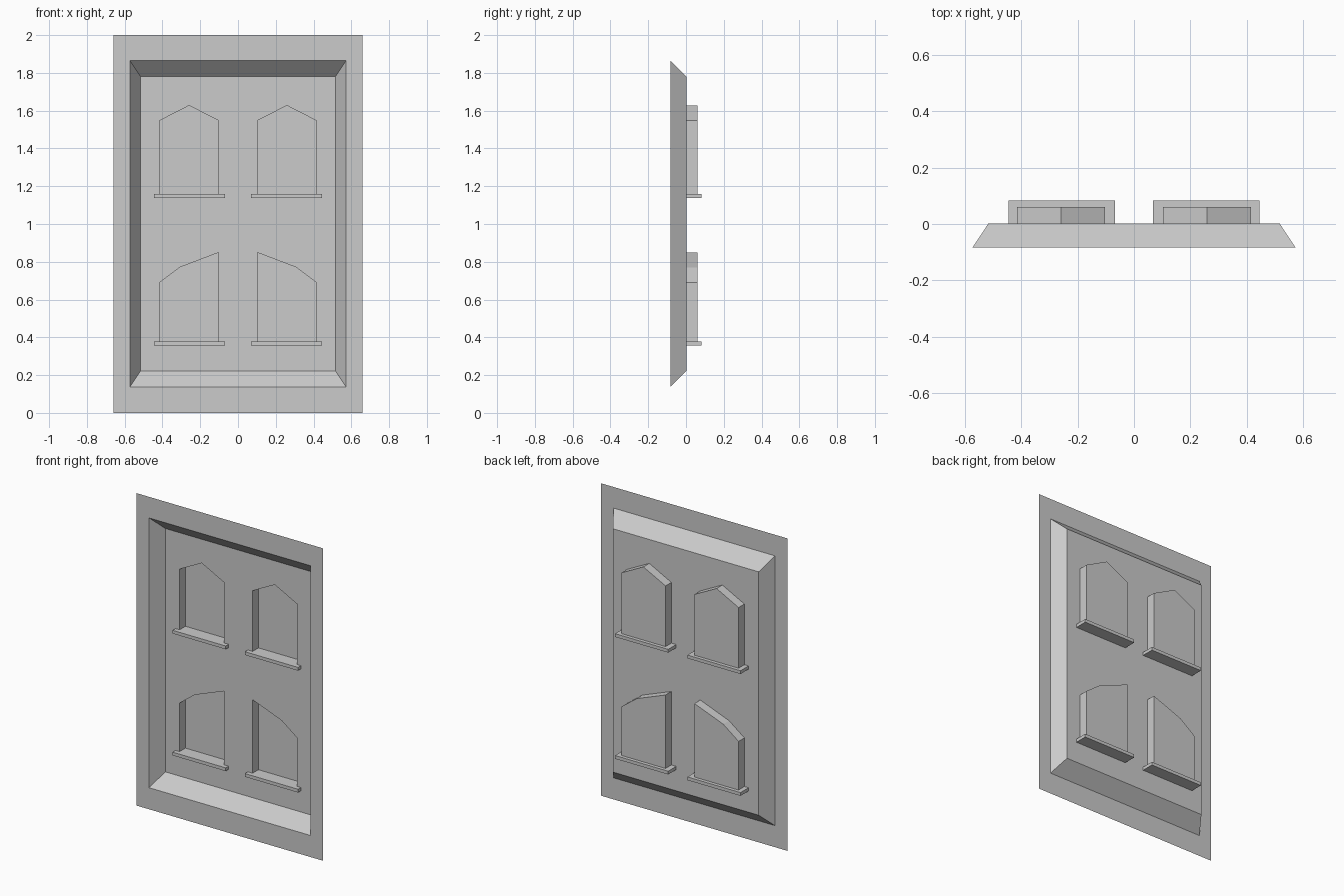
import bpy, bmesh

if "Cube" in bpy.data.objects:
    bpy.data.objects.remove(bpy.data.objects["Cube"])

FRONT, PANEL, GLASS = -0.083, 0.002, 0.061   # depths of frame, panel, window backs
SILL = (-0.027, 0.083)


def finish(bm, name):
    # single sheet: consistent normals, facing the front
    bmesh.ops.recalc_face_normals(bm, faces=bm.faces)
    if sum(f.normal.y * f.calc_area() for f in bm.faces) > 0:
        bmesh.ops.reverse_faces(bm, faces=bm.faces)
    mesh = bpy.data.meshes.new(name)
    bm.to_mesh(mesh)
    bm.free()
    ob = bpy.data.objects.new(name, mesh)
    bpy.context.collection.objects.link(ob)
    return ob


def loop(bm, pts, y):
    return [bm.verts.new((x, y, z)) for x, z in pts]


def bridge(bm, a, b):
    for i in range(len(a)):
        j = (i + 1) % len(a)
        bm.faces.new((a[i], a[j], b[j], b[i]))


def ring_edges(bm, vs):
    out = []
    for i in range(len(vs)):
        pair = (vs[i], vs[(i + 1) % len(vs)])
        out.append(bm.edges.get(pair) or bm.edges.new(pair))
    return out


def rect(hx, z0, z1):
    return [(-hx, z0), (hx, z0), (hx, z1), (-hx, z1)]


# left-hand window outlines: upper gable and lower half arch
upper = [(-0.415, 1.148), (-0.102, 1.148), (-0.102, 1.547), (-0.259, 1.627), (-0.415, 1.547)]
lower = [(-0.415, 0.368), (-0.102, 0.368), (-0.102, 0.849), (-0.307, 0.771), (-0.415, 0.690)]
outlines = [[(s * x, z) for x, z in w] for w in (upper, lower) for s in (1, -1)]

# frame border, sloped reveal, panel pierced by recessed windows
bm = bmesh.new()
outer = loop(bm, rect(0.66, 0, 2), FRONT)
lip = loop(bm, rect(0.572, 0.138, 1.865), FRONT)
inner = loop(bm, rect(0.516, 0.222, 1.78), PANEL)
bridge(bm, outer, lip)
bridge(bm, lip, inner)
edges = ring_edges(bm, inner)
holes = [loop(bm, w, PANEL) for w in outlines]
for h in holes:
    edges += ring_edges(bm, h)
bmesh.ops.triangle_fill(bm, edges=edges, use_beauty=True, normal=(0, -1, 0))
for h, w in zip(holes, outlines):
    back = loop(bm, w, GLASS)
    bridge(bm, h, back)
    bm.faces.new(back)
finish(bm, "window_panel")

# window sills, standing proud on both sides of the panel
for row, z in (("upper", 1.148), ("lower", 0.368)):
    for side, s in (("left", -1), ("right", 1)):
        bpy.ops.mesh.primitive_cube_add(size=1, location=(s * 0.256, sum(SILL) / 2, z))
        ob = bpy.context.object
        ob.name = f"sill_{row}_{side}"
        ob.scale = (0.376, SILL[1] - SILL[0], 0.021)
